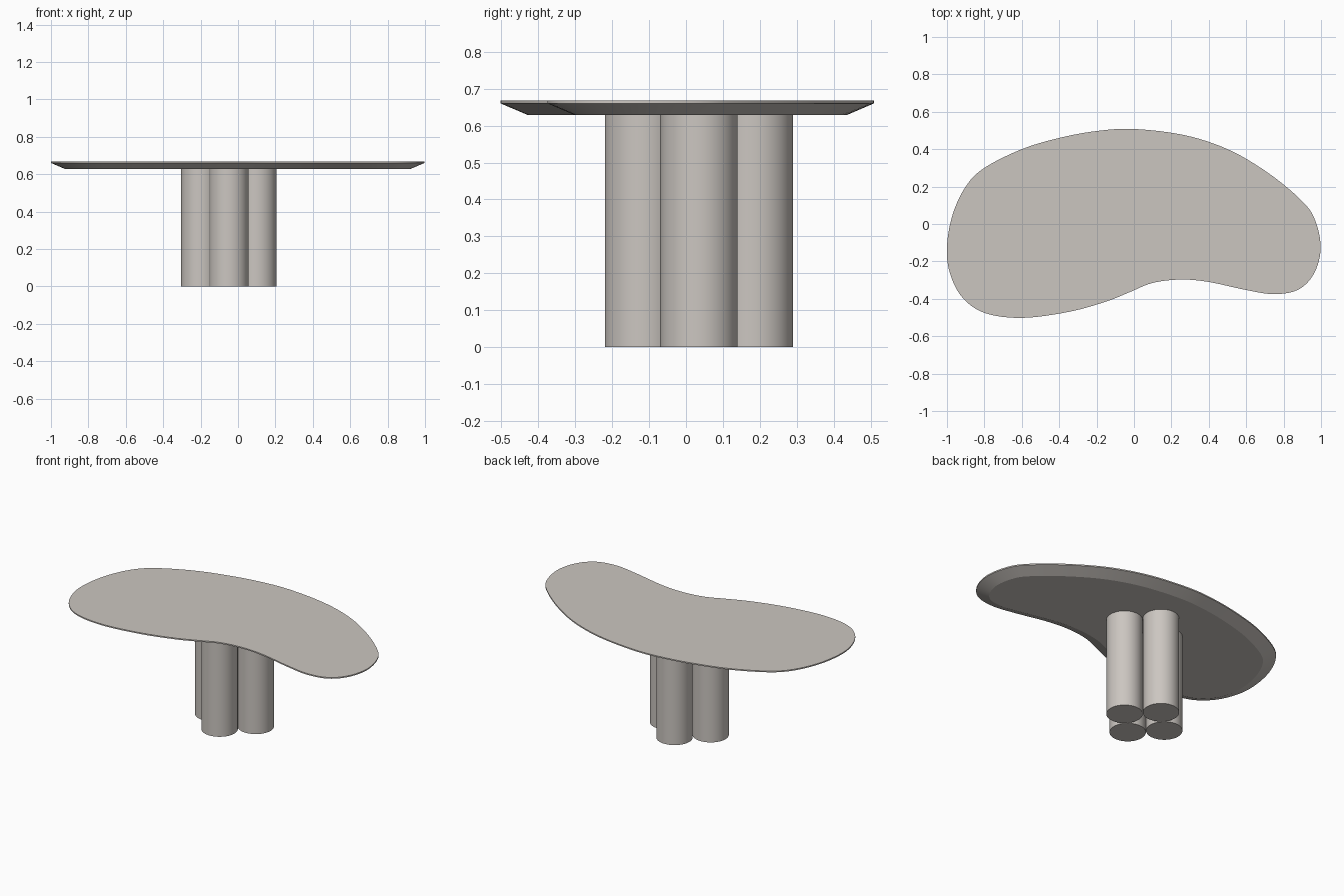
import bpy, bmesh, math
from mathutils import Vector

if "Cube" in bpy.data.objects:
    bpy.data.objects.remove(bpy.data.objects["Cube"])

stone = bpy.data.materials.new("warm grey stone")
stone.diffuse_color = (0.60, 0.565, 0.53, 1)
stone.use_nodes = True
stone.node_tree.nodes["Principled BSDF"].inputs["Base Color"].default_value = stone.diffuse_color

TOP_Z, RIM_Z, UNDER_Z = 0.668, 0.660, 0.628
INSET = 0.075

# Kidney-shaped outline, clockwise from the back
OUTLINE = [(0, .508), (.27, .475), (.5, .4), (.7, .285), (.87, .15), (.96, .04),
           (.998, -.12), (.965, -.26), (.88, -.35), (.75, -.375), (.6, -.353),
           (.4, -.31), (.25, -.297), (.1, -.315), (-.02, -.363), (-.15, -.415),
           (-.35, -.47), (-.6, -.502), (-.8, -.475), (-.92, -.39), (-.985, -.26),
           (-1, -.12), (-.97, .05), (-.9, .2), (-.8, .3), (-.6, .4),
           (-.4, .46), (-.2, .497)]


def smooth_loop(points, steps=6):
    """Closed Catmull-Rom curve through the points."""
    p = [Vector(q) for q in points]
    n, out = len(p), []
    for i in range(n):
        a, b, c, d = p[i - 1], p[i], p[(i + 1) % n], p[(i + 2) % n]
        for s in range(steps):
            t = s / steps
            out.append(0.5 * (2 * b + (c - a) * t + (2 * a - 5 * b + 4 * c - d) * t ** 2
                              + (3 * b - a - 3 * c + d) * t ** 3))
    return out


def inset_loop(loop, dist):
    """Move a clockwise loop inwards along its normals."""
    n, out = len(loop), []
    for i, p in enumerate(loop):
        t = (loop[(i + 2) % n] - loop[i - 2]).normalized()
        out.append(p + Vector((t.y, -t.x)) * dist)
    return out


def finish(name, bm):
    bmesh.ops.recalc_face_normals(bm, faces=bm.faces)
    mesh = bpy.data.meshes.new(name)
    bm.to_mesh(mesh)
    bm.free()
    obj = bpy.data.objects.new(name, mesh)
    bpy.context.collection.objects.link(obj)
    mesh.materials.append(stone)
    bpy.context.view_layer.objects.active = obj
    obj.select_set(True)
    bpy.ops.object.shade_smooth_by_angle(angle=math.radians(20))
    obj.select_set(False)
    return obj


# Tabletop: thin upright rim, then a chamfer tapering to the underside
outer = smooth_loop(OUTLINE)
inner = inset_loop(outer, INSET)
bm = bmesh.new()
rings = [[bm.verts.new((p.x, p.y, z)) for p in loop]
         for loop, z in ((outer, TOP_Z), (outer, RIM_Z), (inner, UNDER_Z))]
for upper, lower in zip(rings, rings[1:]):
    for i in range(len(upper)):
        bm.faces.new((upper[i - 1], upper[i], lower[i], lower[i - 1]))
bm.faces.new(rings[0])
bm.faces.new(rings[-1])
finish("tabletop", bm)

# Legs: four touching columns in a diamond
RADIUS, SPREAD, CENTRE = 0.105, 0.15, Vector((-0.049, 0.035, UNDER_Z / 2))
for name, dx, dy in (("front_leg", 0, -1), ("right_leg", 1, 0),
                     ("back_leg", 0, 1), ("left_leg", -1, 0)):
    bm = bmesh.new()
    bmesh.ops.create_cone(bm, cap_ends=True, segments=64, radius1=RADIUS,
                          radius2=RADIUS, depth=UNDER_Z)
    finish(name, bm).location = CENTRE + Vector((dx, dy, 0)) * SPREAD
